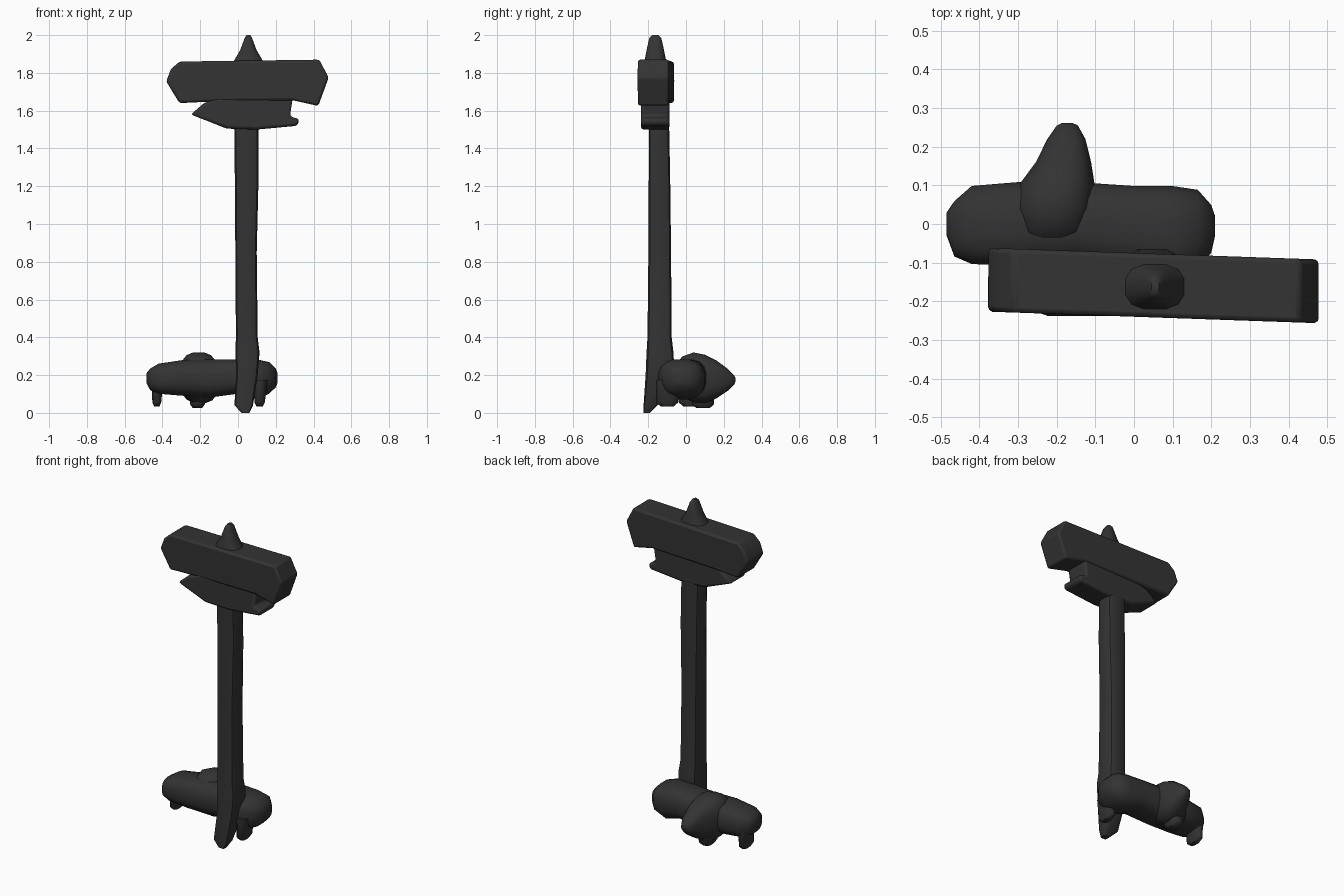
import bpy, bmesh, math
from mathutils import Vector

cube = bpy.data.objects.get("Cube")
if cube:
    bpy.data.objects.remove(cube)

charcoal = bpy.data.materials.new("charcoal")
charcoal.use_nodes = True
COLOUR = (0.033, 0.033, 0.033, 1)
charcoal.diffuse_color = COLOUR
charcoal.node_tree.nodes["Principled BSDF"].inputs["Base Color"].default_value = COLOUR


def finish(name, bm, bevel=0.0, angle=40):
    bmesh.ops.recalc_face_normals(bm, faces=bm.faces)
    mesh = bpy.data.meshes.new(name)
    bm.to_mesh(mesh)
    bm.free()
    mesh.materials.append(charcoal)
    ob = bpy.data.objects.new(name, mesh)
    bpy.context.collection.objects.link(ob)
    if bevel:
        mod = ob.modifiers.new("worn_edges", 'BEVEL')
        mod.width = bevel
        mod.segments = 2
        mod.limit_method = 'ANGLE'
    bpy.ops.object.select_all(action='DESELECT')
    bpy.context.view_layer.objects.active = ob
    ob.select_set(True)
    bpy.ops.object.shade_smooth_by_angle(angle=math.radians(angle))
    return ob


def loft(name, axis, rows, sides=16, power=0.75, angle=50):
    """Rings along an axis; row = position, then low/high on the two other axes."""
    bm = bmesh.new()
    others = [i for i in range(3) if i != axis]
    soft = lambda v: math.copysign(abs(v) ** power, v)
    rings = []
    for pos, a0, a1, b0, b1 in rows:
        ring = []
        for k in range(sides):
            t = 2 * math.pi * (k + 0.5) / sides
            co = Vector((0, 0, 0))
            co[axis] = pos
            co[others[0]] = (a0 + a1) / 2 + (a1 - a0) / 2 * soft(math.cos(t))
            co[others[1]] = (b0 + b1) / 2 + (b1 - b0) / 2 * soft(math.sin(t))
            ring.append(bm.verts.new(co))
        rings.append(ring)
    for r, s in zip(rings, rings[1:]):
        for k in range(sides):
            n = (k + 1) % sides
            bm.faces.new((r[k], r[n], s[n], s[k]))
    bm.faces.new(rings[0])
    bm.faces.new(rings[-1])
    return finish(name, bm, angle=angle)


def plank(name, outline, front, back, skew, bevel):
    """Front outline (x, z) pushed back in y, turned slightly by the skew."""
    bm = bmesh.new()
    loops = [[bm.verts.new((x, y + skew * x, z)) for x, z in outline]
             for y in (front, back)]
    bm.faces.new(loops[0])
    bm.faces.new(loops[1])
    for k in range(len(outline)):
        n = (k + 1) % len(outline)
        bm.faces.new((loops[0][k], loops[0][n], loops[1][n], loops[1][k]))
    return finish(name, bm, bevel)


# Square post, flaring into the ground
loft("post", 2, [
    (0.0, 0.02, 0.06, -0.225, -0.19), (0.04, -0.02, 0.08, -0.225, -0.15),
    (0.2, -0.01, 0.105, -0.215, -0.06), (0.32, -0.015, 0.115, -0.21, -0.065),
    (0.4, -0.012, 0.105, -0.205, -0.075), (0.85, -0.015, 0.1, -0.2, -0.078),
    (1.25, -0.018, 0.11, -0.198, -0.083), (1.6, -0.022, 0.108, -0.197, -0.09),
], sides=12, power=0.45, angle=35)

# Large sign board with clipped corners
plank("sign_board", [
    (-0.38, 1.755), (-0.355, 1.82), (-0.31, 1.86), (0.43, 1.87),
    (0.48, 1.775), (0.425, 1.625), (0.29, 1.655), (-0.1, 1.65), (-0.31, 1.64)],
    -0.24, -0.075, -0.035, 0.012)

# Broken lower board
plank("broken_board", [
    (-0.25, 1.58), (-0.18, 1.64), (-0.1, 1.67), (0.29, 1.67), (0.275, 1.57),
    (0.325, 1.555), (0.315, 1.52), (0.1, 1.5), (-0.06, 1.505)],
    -0.238, -0.088, 0.0, 0.014)

# Pointed post tip
loft("post_tip", 2, [
    (1.82, -0.05, 0.15, -0.235, -0.09), (1.87, -0.02, 0.13, -0.22, -0.105),
    (1.92, 0.01, 0.1, -0.21, -0.115), (1.985, 0.035, 0.075, -0.195, -0.13),
    (2.0, 0.045, 0.065, -0.18, -0.145)], sides=12)

# Long rock lying behind the post
loft("long_rock", 0, [
    (-0.485, -0.03, 0.03, 0.16, 0.21), (-0.465, -0.085, 0.06, 0.12, 0.235),
    (-0.42, -0.105, 0.1, 0.1, 0.262), (-0.3, -0.11, 0.11, 0.09, 0.28),
    (-0.15, -0.1, 0.11, 0.08, 0.285), (0.0, -0.12, 0.1, 0.1, 0.285),
    (0.1, -0.15, 0.1, 0.07, 0.285), (0.165, -0.12, 0.09, 0.1, 0.27),
    (0.2, -0.075, 0.05, 0.135, 0.235), (0.21, -0.03, 0.02, 0.16, 0.21)])

# Boulder jutting out at the back
loft("back_boulder", 1, [
    (-0.07, -0.27, -0.17, 0.13, 0.24), (-0.02, -0.3, -0.12, 0.08, 0.3),
    (0.04, -0.31, -0.105, 0.055, 0.322), (0.1, -0.3, -0.1, 0.05, 0.31),
    (0.16, -0.255, -0.11, 0.075, 0.28), (0.22, -0.225, -0.125, 0.115, 0.235),
    (0.255, -0.2, -0.145, 0.15, 0.2), (0.262, -0.185, -0.16, 0.165, 0.185)])

# Stubby feet under the rocks
for name, x, y, z, w, d in (("left_stub", 0.115, -0.1, 0.035, 0.035, 0.06),
                            ("middle_stub", -0.215, 0.09, 0.025, 0.05, 0.06),
                            ("right_stub", -0.43, 0.02, 0.035, 0.03, 0.06)):
    loft(name, 2, [
        (z, x - w * 0.5, x + w * 0.5, y - d * 0.6, y + d * 0.6),
        (z + 0.02, x - w * 0.8, x + w * 0.8, y - d, y + d),
        (z + 0.14, x - w, x + w * 1.2, y - d, y + d)], sides=12)
